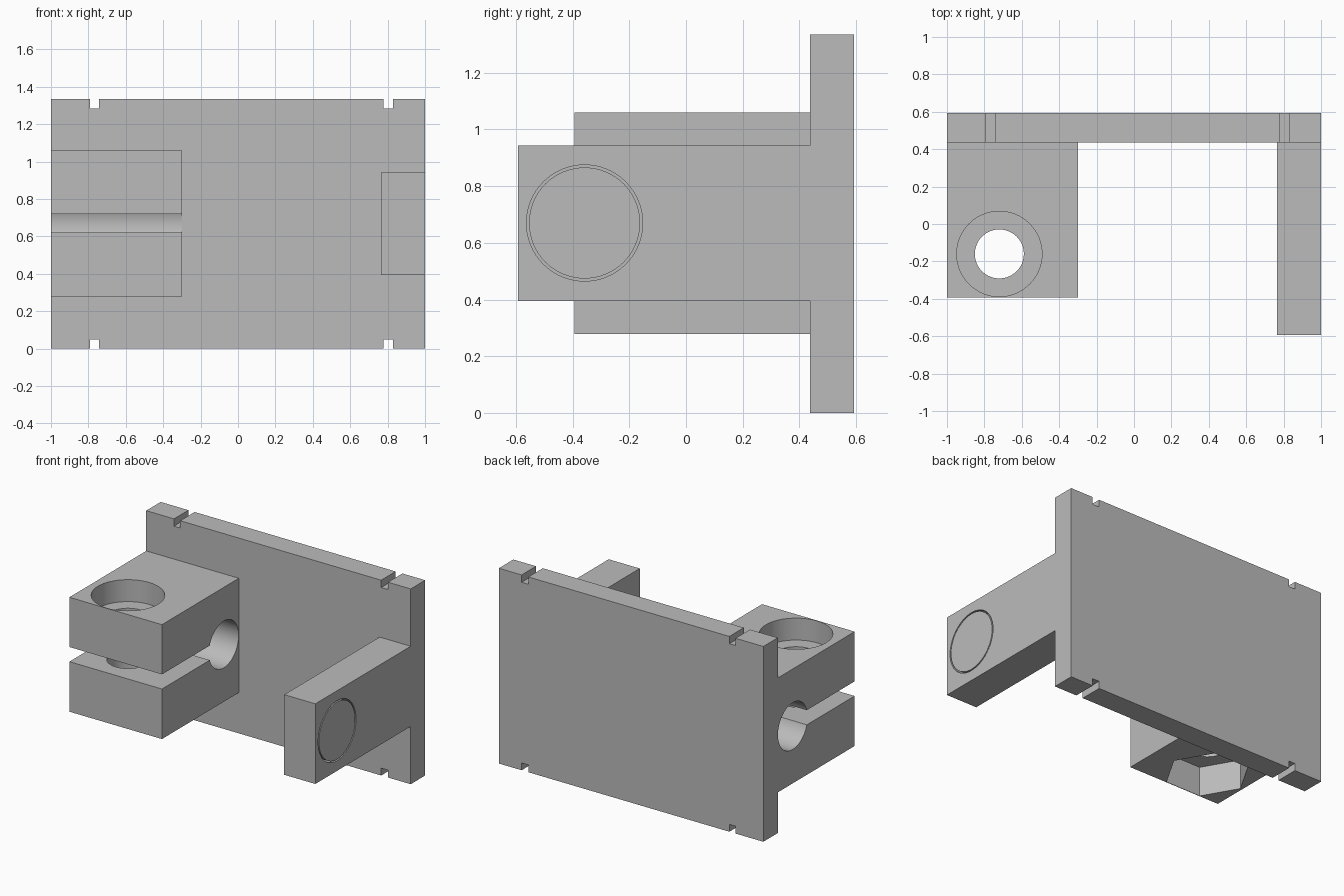
import bpy, bmesh, math
from mathutils import Matrix, Vector

cube = bpy.data.objects.get("Cube")
if cube:
    bpy.data.objects.remove(cube, do_unlink=True)

grey = bpy.data.materials.new("plain_grey")
grey.use_nodes = True
colour = (0.5, 0.5, 0.5, 1)
grey.diffuse_color = colour
grey.node_tree.nodes["Principled BSDF"].inputs["Base Color"].default_value = colour


def finish(name, bm):
    bmesh.ops.recalc_face_normals(bm, faces=bm.faces)
    mesh = bpy.data.meshes.new(name)
    bm.to_mesh(mesh)
    bm.free()
    mesh.materials.append(grey)
    obj = bpy.data.objects.new(name, mesh)
    bpy.context.collection.objects.link(obj)
    return obj


def box(name, x, y, z):
    bm = bmesh.new()
    bmesh.ops.create_cube(bm, size=1)
    for v in bm.verts:
        v.co = Vector([r[0] if c < 0 else r[1] for c, r in zip(v.co, (x, y, z))])
    return finish(name, bm)


def cylinder(name, radius, start, end, sides=64):
    start, end = Vector(start), Vector(end)
    axis = end - start
    turn = axis.to_track_quat('Z', 'Y').to_matrix().to_4x4()
    bm = bmesh.new()
    bmesh.ops.create_cone(bm, cap_ends=True, segments=sides, radius1=radius,
                          radius2=radius, depth=axis.length,
                          matrix=Matrix.Translation((start + end) / 2) @ turn)
    return finish(name, bm)


def select(obj):
    bpy.ops.object.select_all(action='DESELECT')
    obj.select_set(True)
    bpy.context.view_layer.objects.active = obj


def cut(target, cutter):
    cutter.hide_render = True
    mod = target.modifiers.new("cut", 'BOOLEAN')
    mod.operation = 'DIFFERENCE'
    mod.solver = 'EXACT'
    mod.object = cutter
    select(target)
    bpy.ops.object.modifier_apply(modifier=mod.name)
    bpy.data.objects.remove(cutter, do_unlink=True)


def smooth(obj):
    select(obj)
    bpy.ops.object.shade_smooth_by_angle(angle=math.radians(30))


FRONT, BACK, JOIN = -0.593, 0.593, 0.437
HEIGHT, MID = 1.335, 0.67

# Back plate: notched outline pushed through its thickness
notch = 0.05
top = [(-1, HEIGHT)]
for a, b in ((-0.79, -0.743), (0.777, 0.828)):
    top += [(a, HEIGHT), (a, HEIGHT - notch), (b, HEIGHT - notch), (b, HEIGHT)]
top.append((1, HEIGHT))
outline = top + [(x, HEIGHT - z) for x, z in reversed(top)]
bm = bmesh.new()
face = bm.faces.new([bm.verts.new((x, JOIN, z)) for x, z in outline])
push = bmesh.ops.extrude_face_region(bm, geom=[face])
moved = [g for g in push["geom"] if isinstance(g, bmesh.types.BMVert)]
bmesh.ops.translate(bm, verts=moved, vec=(0, BACK - JOIN, 0))
finish("back_plate", bm)

# Clamp block with rod hole, slot and bolt hole
clamp = box("clamp_block", (-1, -0.3), (-0.393, JOIN), (0.278, 1.06))
rod_y = 0.275
cut(clamp, cylinder("rod_cutter", 0.16, (-1.2, rod_y, MID), (-0.1, rod_y, MID)))
cut(clamp, box("slot_cutter", (-1.2, -0.1), (-0.6, rod_y), (0.62, 0.72)))
bx, by = -0.72, -0.16
cut(clamp, cylinder("bolt_cutter", 0.131, (bx, by, 0), (bx, by, 1.3)))
cut(clamp, cylinder("bolt_head_cutter", 0.228, (bx, by, 0.91), (bx, by, 1.3)))

# Six-sided nut pocket underneath, corners along x
nut = bmesh.new()
ring = [(bx + 0.265 * math.cos(i * math.pi / 3), by + 0.265 * math.sin(i * math.pi / 3))
        for i in range(6)]
low, high = [[nut.verts.new((x, y, z)) for x, y in ring] for z in (0.1, 0.48)]
nut.faces.new(low)
nut.faces.new(high)
for i in range(6):
    j = (i + 1) % 6
    nut.faces.new((low[i], low[j], high[j], high[i]))
cut(clamp, finish("nut_cutter", nut))
smooth(clamp)

# Side arm with a round pocket and a flush disc inside it
arm = box("side_arm", (0.765, 1), (FRONT, JOIN), (0.395, 0.943))
py = -0.358
cut(arm, cylinder("pocket_cutter", 0.205, (0.88, py, MID), (1.2, py, MID)))
smooth(arm)
disc = cylinder("pocket_disc", 0.196, (0.88, py, MID), (1, py, MID))
smooth(disc)
